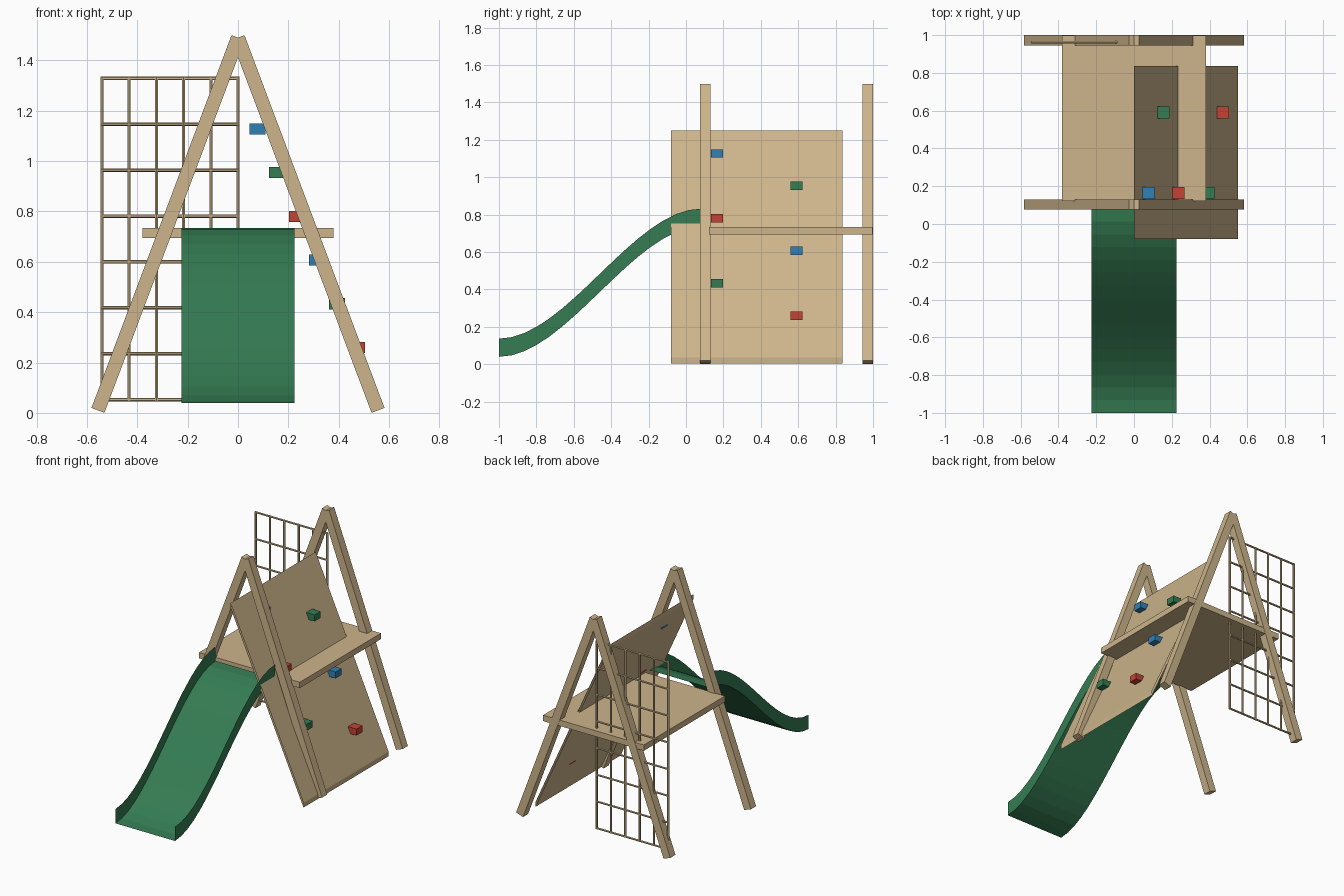
import bpy, math
from mathutils import Vector

if "Cube" in bpy.data.objects:
    bpy.data.objects.remove(bpy.data.objects["Cube"])


def material(name, rgb):
    m = bpy.data.materials.new(name)
    m.diffuse_color = (*rgb, 1)
    m.use_nodes = True
    m.node_tree.nodes["Principled BSDF"].inputs["Base Color"].default_value = m.diffuse_color
    return m


WOOD = material("pale_wood", (0.61, 0.46, 0.26))
GREEN = material("green", (0.035, 0.20, 0.085))
RED = material("red", (0.55, 0.055, 0.035))
BLUE = material("blue", (0.03, 0.22, 0.46))


def mesh_object(name, verts, faces, mat):
    me = bpy.data.meshes.new(name)
    me.from_pydata(verts, [], faces)
    me.update()
    me.materials.append(mat)
    ob = bpy.data.objects.new(name, me)
    bpy.context.collection.objects.link(ob)
    return ob


def box(name, centre, size, mat, angle=0):
    bpy.ops.mesh.primitive_cube_add(size=1, location=centre, rotation=(0, angle, 0))
    ob = bpy.context.object
    ob.name = name
    ob.scale = size
    ob.data.materials.append(mat)
    return ob


def rod(name, a, b, mat, r=0.007):
    a, b = Vector(a), Vector(b)
    d = b - a
    bpy.ops.mesh.primitive_cylinder_add(vertices=6, radius=r, depth=d.length, location=(a + b) / 2)
    ob = bpy.context.object
    ob.rotation_euler = d.to_track_quat('Z', 'Y').to_euler()
    ob.name = name
    ob.data.materials.append(mat)


# A-frame legs, front and back
foot, top = Vector((0.556, 0, 0.01)), Vector((0, 0, 1.49))
length = (top - foot).length
lean = math.atan2(0.556, 1.48)
for label, y in (("front", 0.103), ("back", 0.972)):
    for side, s in (("right", 1), ("left", -1)):
        box(f"{label}_{side}_leg", (s * 0.278, y, 0.75), (0.055, 0.055, length), WOOD, -s * lean)

# Platform
box("platform", (0, 0.56, 0.715), (0.76, 0.875, 0.04), WOOD)

# Climbing wall: sheared board with open ends
section = [(0.55, 0.003), (0.55, 0.035), (0, 1.25), (0, 1.218)]
verts = [(x, y, z) for y in (-0.08, 0.837) for x, z in section]
mesh_object("climbing_wall", verts,
            [(i, (i + 1) % 4, (i + 1) % 4 + 4, i + 4)[::-1] for i in range(4)], WOOD)

# Climbing holds, zigzagging up the wall
for i, mat in enumerate((RED, GREEN, BLUE, RED, GREEN, BLUE)):
    y = 0.165 if i % 2 else 0.59
    box(f"climbing_hold_{i + 1}", (0.472 - 0.079 * i, y, 0.26 + 0.1735 * i),
        (0.064, 0.064, 0.044), mat)

# Slide: S-curved floor with thin side walls
N, W, H = 16, 0.225, 0.097
verts, faces = [], []
for i in range(N + 1):
    t = i / N
    y = -1 + 1.08 * t
    z = 0.04 + 0.695 * (3 * t * t - 2 * t ** 3)
    verts += [(-W, y, z + H), (-W, y, z), (W, y, z), (W, y, z + H)]
for i in range(N):
    for j in range(3):
        a = 4 * i + j
        faces.append((a, a + 1, a + 5, a + 4))
mesh_object("slide", verts, faces, GREEN)

# Climbing net at the back
x0, x1, z0, z1, ny = -0.54, 0.0, 0.053, 1.328, 0.962
for i in range(6):
    x = x0 + (x1 - x0) * i / 5
    rod(f"net_upright_{i + 1}", (x, ny, z0 - 0.005), (x, ny, z1 + 0.005), WOOD)
for i in range(8):
    z = z0 + (z1 - z0) * i / 7
    rod(f"net_rung_{i + 1}", (x0 - 0.005, ny, z), (x1 + 0.005, ny, z), WOOD)
